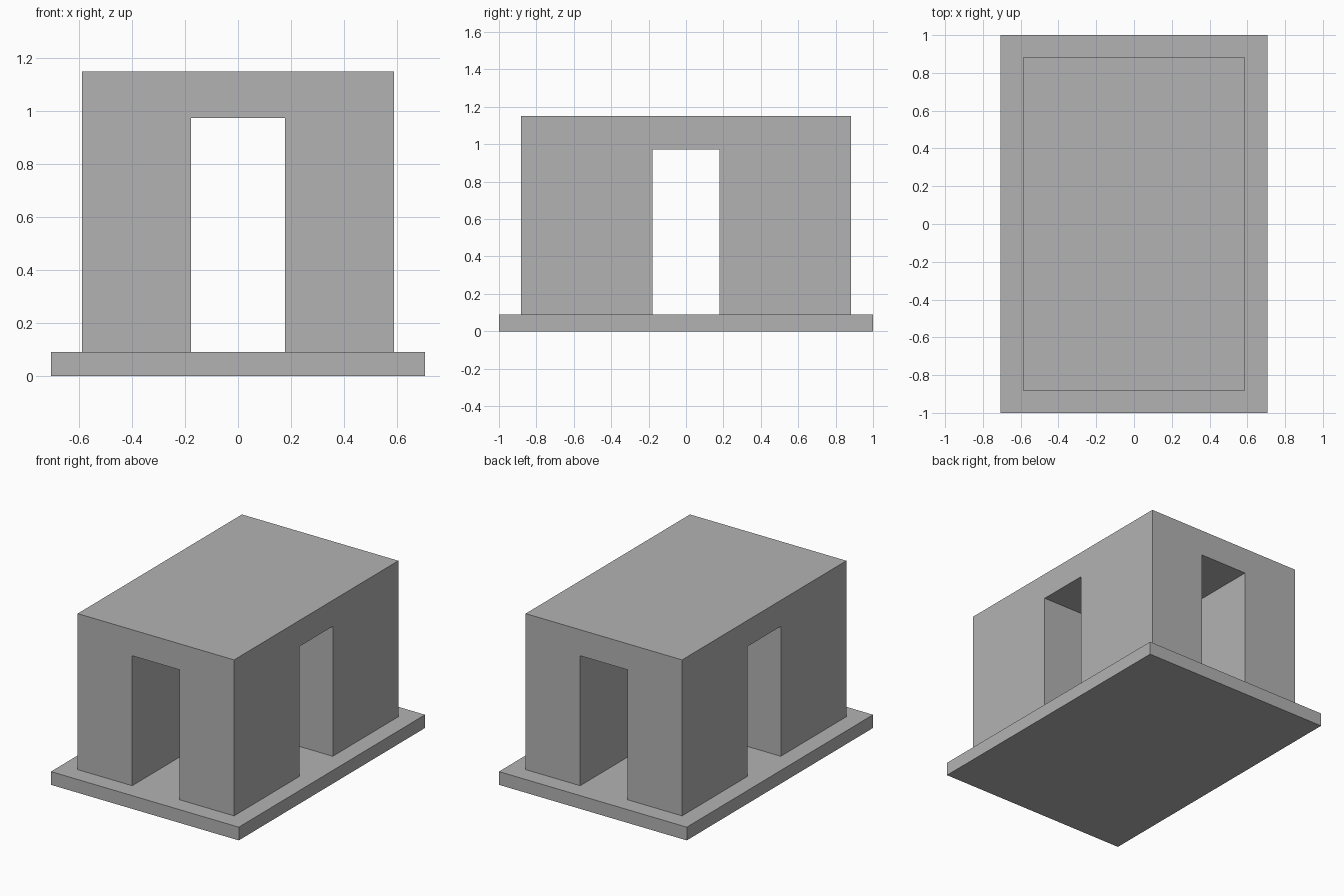
import bpy

# Remove the default cube only
default = bpy.data.objects.get("Cube")
if default:
    bpy.data.objects.remove(default, do_unlink=True)

# Single stone colour
stone = bpy.data.materials.new("grey_stone")
stone.use_nodes = True
GREY = (0.45, 0.45, 0.45, 1.0)
stone.diffuse_color = GREY
stone.node_tree.nodes["Principled BSDF"].inputs["Base Color"].default_value = GREY

BASE_TOP, ROOF, DOOR_TOP = 0.09, 1.15, 0.973
HALF_DOOR = 0.178


def box(name, half_x, half_y, low, high):
    """Box centred on x and y, between two heights."""
    bpy.ops.mesh.primitive_cube_add(size=2, location=(0, 0, (low + high) / 2))
    obj = bpy.context.object
    obj.name = obj.data.name = name
    obj.scale = (half_x, half_y, (high - low) / 2)
    bpy.ops.object.transform_apply(location=True, rotation=False, scale=True)
    obj.data.materials.append(stone)
    return obj


def cut(target, cutter):
    """Subtract the cutter from the target, then discard it."""
    cutter.hide_render = True
    mod = target.modifiers.new("passage", "BOOLEAN")
    mod.operation = "DIFFERENCE"
    mod.solver = "EXACT"
    mod.object = cutter
    bpy.context.view_layer.objects.active = target
    bpy.ops.object.modifier_apply(modifier=mod.name)
    bpy.data.objects.remove(cutter, do_unlink=True)


# Floor slab
box("floor_slab", 0.706, 1.0, 0, BASE_TOP)

# Solid block with two passages crossing at the centre
pavilion = box("pavilion_block", 0.588, 0.882, BASE_TOP, ROOF)
cut(pavilion, box("long_passage", HALF_DOOR, 1.2, 0, DOOR_TOP))
cut(pavilion, box("cross_passage", 1.2, HALF_DOOR, 0, DOOR_TOP))
